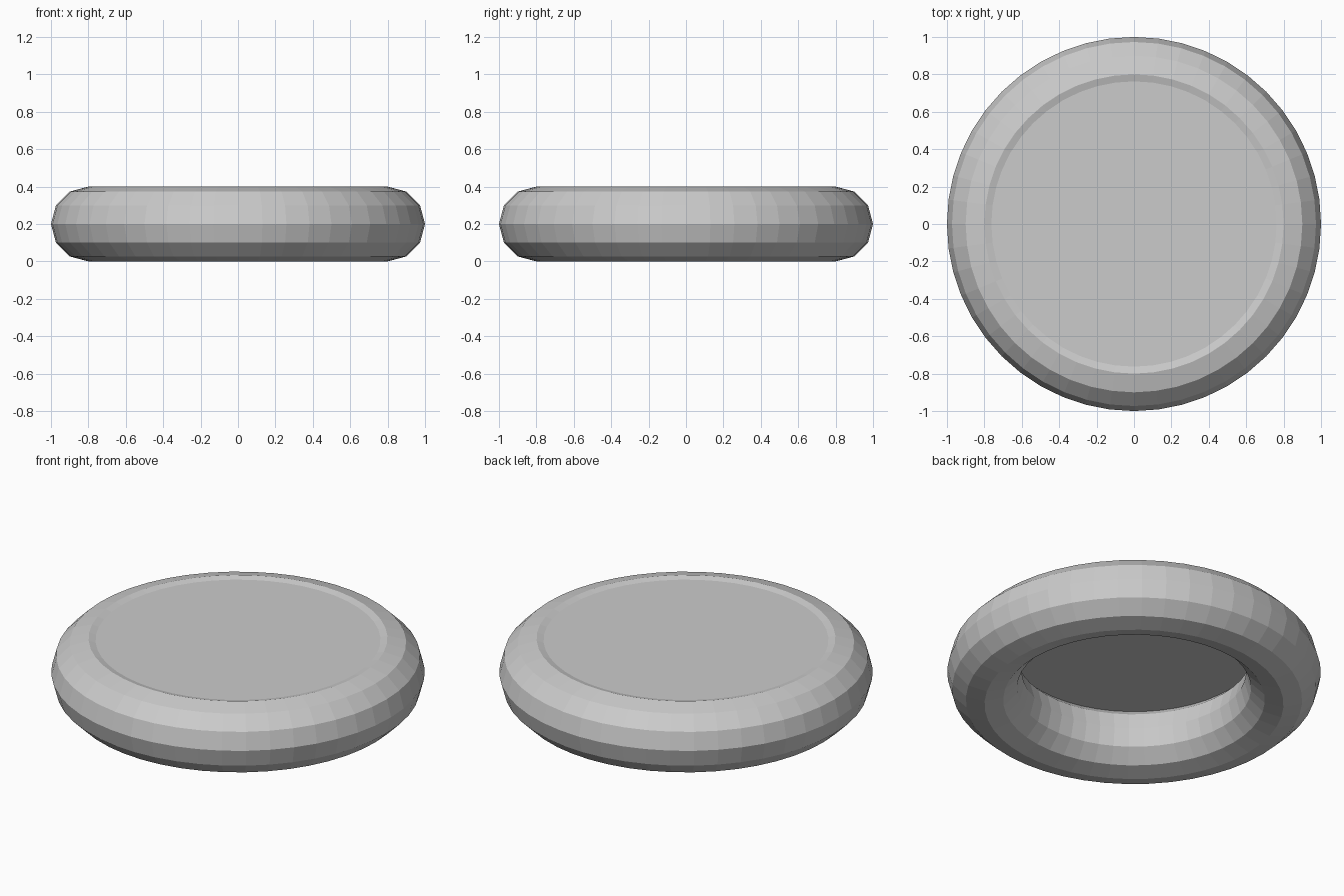
import bpy

if "Cube" in bpy.data.objects:
    bpy.data.objects.remove(bpy.data.objects["Cube"])

# Round padded rim
bpy.ops.mesh.primitive_torus_add(major_segments=48, minor_segments=12,
                                 major_radius=0.8, minor_radius=0.2,
                                 location=(0, 0, 0.2))
bpy.context.object.name = "rim"

# Thin panel closing the top of the ring, its edge buried in the rim
TOP, THICK = 0.39, 0.05
bpy.ops.mesh.primitive_cylinder_add(vertices=48, radius=0.79, depth=THICK,
                                    location=(0, 0, TOP - THICK / 2))
bpy.context.object.name = "top_panel"
